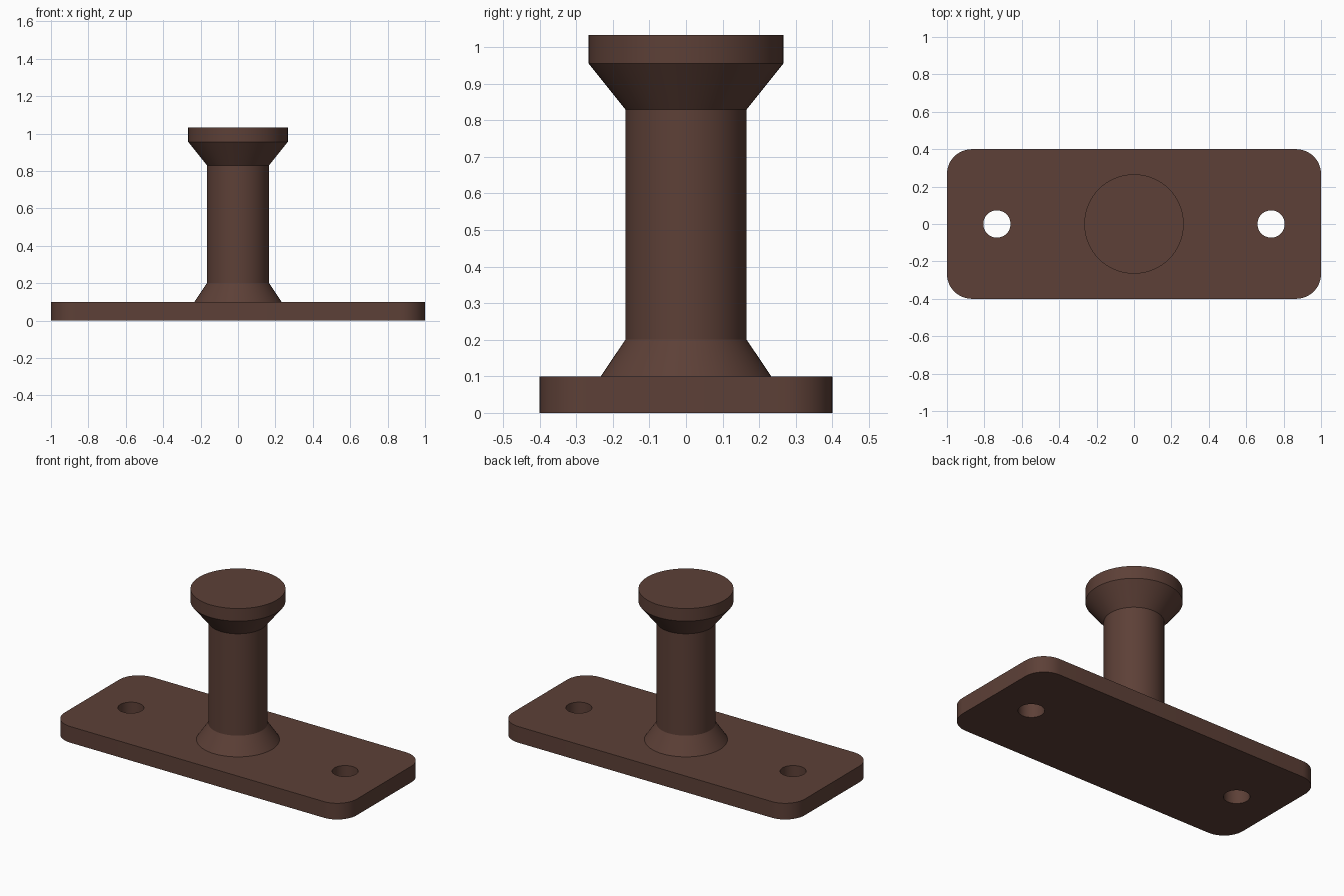
import bpy, bmesh, math

if "Cube" in bpy.data.objects:
    bpy.data.objects.remove(bpy.data.objects["Cube"])

brown = bpy.data.materials.new("dark_brown")
brown.diffuse_color = (0.109, 0.051, 0.038, 1)
brown.use_nodes = True
brown.node_tree.nodes["Principled BSDF"].inputs["Base Color"].default_value = brown.diffuse_color


def ring(cx, cy, r, z, a0=0.0, a1=2 * math.pi, n=64, closed=True):
    steps = n if closed else n + 1
    return [(cx + r * math.cos(a0 + (a1 - a0) * i / n),
             cy + r * math.sin(a0 + (a1 - a0) * i / n), z) for i in range(steps)]


def loft(name, loops):
    """Solid skinned through stacked point loops, capped at both ends."""
    bm = bmesh.new()
    rows = [[bm.verts.new(p) for p in loop] for loop in loops]
    n = len(rows[0])
    for low, high in zip(rows, rows[1:]):
        for i in range(n):
            j = (i + 1) % n
            bm.faces.new((low[i], low[j], high[j], high[i]))
    bm.faces.new(rows[0][::-1])
    bm.faces.new(rows[-1])
    mesh = bpy.data.meshes.new(name)
    bm.to_mesh(mesh)
    bm.free()
    mesh.materials.append(brown)
    obj = bpy.data.objects.new(name, mesh)
    bpy.context.collection.objects.link(obj)
    return obj


def smooth(obj):
    bpy.ops.object.select_all(action='DESELECT')
    obj.select_set(True)
    bpy.context.view_layer.objects.active = obj
    bpy.ops.object.shade_smooth_by_angle(angle=math.radians(25))


# Base plate with rounded corners
HX, HY, R, T = 1.0, 0.4, 0.133, 0.1


def plate_outline(z):
    pts = []
    for k, (sx, sy) in enumerate(((1, 1), (-1, 1), (-1, -1), (1, -1))):
        a = k * math.pi / 2
        pts += ring(sx * (HX - R), sy * (HY - R), R, z, a, a + math.pi / 2, 12, False)
    return pts


base_plate = loft("base_plate", [plate_outline(0), plate_outline(T)])

# Screw holes through the plate
for side in (-1, 1):
    cutter = loft("screw_hole_cutter", [ring(side * 0.733, 0, 0.073, z, n=48) for z in (-0.1, 0.2)])
    mod = base_plate.modifiers.new("screw_hole", 'BOOLEAN')
    mod.operation = 'DIFFERENCE'
    mod.solver = 'EXACT'
    mod.object = cutter
    bpy.context.view_layer.objects.active = base_plate
    bpy.ops.object.modifier_apply(modifier=mod.name)
    bpy.data.objects.remove(cutter, do_unlink=True)
smooth(base_plate)

# Turned post: flared foot, shaft, flared neck and flat head
profile = [(0.233, 0.09), (0.233, 0.1), (0.166, 0.2), (0.166, 0.83),
           (0.266, 0.955), (0.266, 1.033)]
post = loft("post", [ring(0, 0, r, z) for r, z in profile])
smooth(post)
